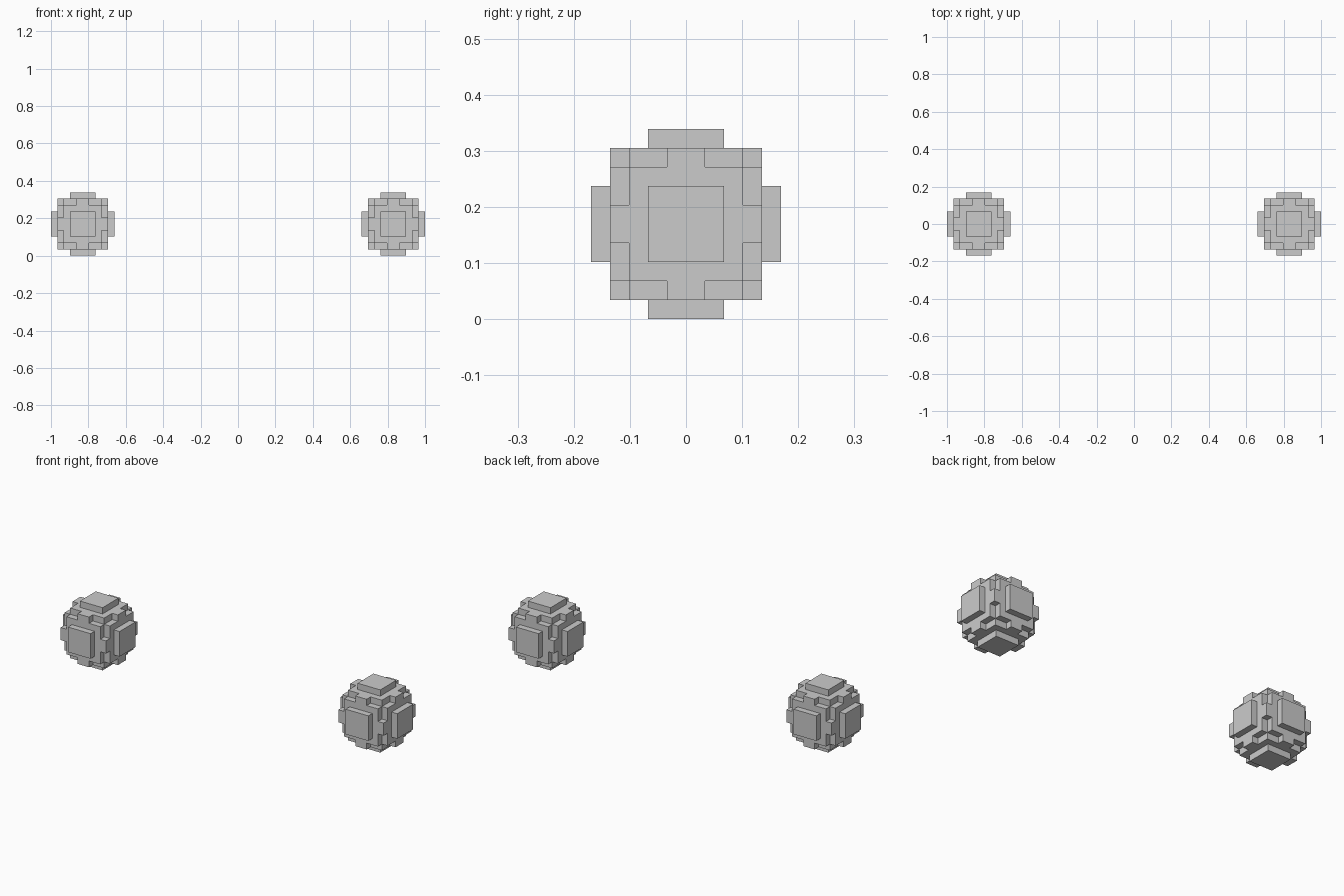
import bpy
import bmesh
from itertools import product

if "Cube" in bpy.data.objects:
    bpy.data.objects.remove(bpy.data.objects["Cube"])

V = 2 / 59          # edge length of one block
N = 5               # sphere radius in blocks
CENTRE = 24.5 * V   # distance of each ball from the middle


def solid(c):
    """True when the centre of a block lies inside the sphere."""
    return sum((i + 0.5) ** 2 for i in c) <= N * N


def block_ball(name, x):
    bm = bmesh.new()
    # Outer faces of every block that has an empty neighbour
    for c in product(range(-N, N), repeat=3):
        if not solid(c):
            continue
        for axis, side in product(range(3), (0, 1)):
            near = list(c)
            near[axis] += 2 * side - 1
            if solid(near):
                continue
            u, w = (axis + 1) % 3, (axis + 2) % 3
            corners = []
            for du, dw in ((0, 0), (1, 0), (1, 1), (0, 1)):
                p = list(c)
                p[axis] += side
                p[u] += du
                p[w] += dw
                corners.append(bm.verts.new([k * V for k in p]))
            bm.faces.new(corners if side else corners[::-1])
    bmesh.ops.remove_doubles(bm, verts=bm.verts, dist=V * 0.01)
    mesh = bpy.data.meshes.new(name)
    bm.to_mesh(mesh)
    bm.free()
    ob = bpy.data.objects.new(name, mesh)
    ob.location = (x, 0, N * V)
    bpy.context.collection.objects.link(ob)


# Matching pair of blocky balls
block_ball("left_block_ball", -CENTRE)
block_ball("right_block_ball", CENTRE)
